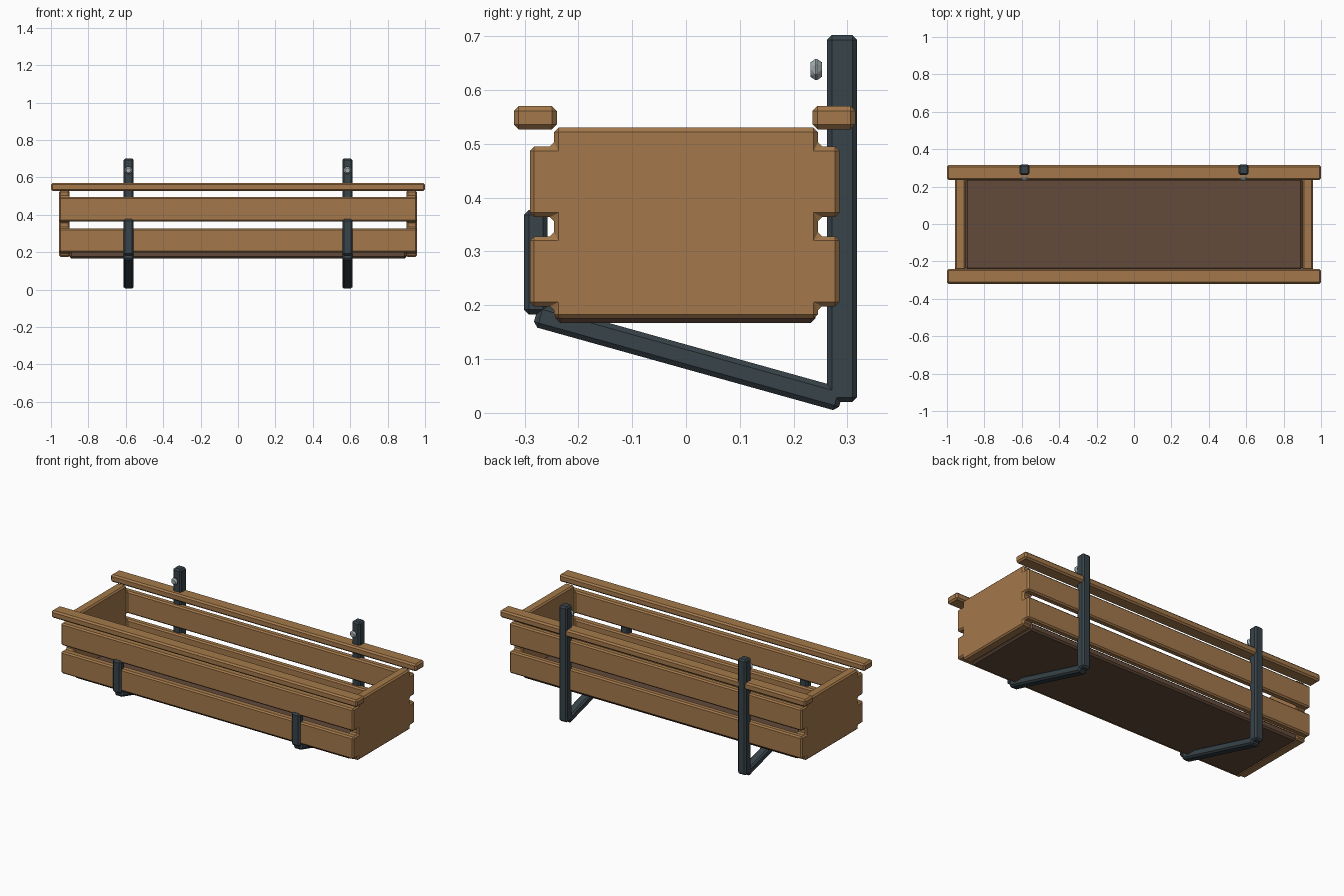
import bpy, bmesh, math
from mathutils import Vector

cube = bpy.data.objects.get("Cube")
if cube:
    bpy.data.objects.remove(cube, do_unlink=True)


def material(name, rgb):
    mat = bpy.data.materials.new(name)
    mat.use_nodes = True
    mat.diffuse_color = (*rgb, 1)
    mat.node_tree.nodes["Principled BSDF"].inputs["Base Color"].default_value = (*rgb, 1)
    return mat


WOOD = material("warm wood", (0.37, 0.19, 0.07))
BOARD = material("dark brown board", (0.125, 0.07, 0.043))
IRON = material("slate iron", (0.039, 0.056, 0.068))
STEEL = material("light steel", (0.36, 0.41, 0.43))


def finish(name, bm, mat, bevel):
    """Turn a bmesh into a flat-shaded object with chamfered edges."""
    bmesh.ops.recalc_face_normals(bm, faces=bm.faces)
    mesh = bpy.data.meshes.new(name)
    bm.to_mesh(mesh)
    bm.free()
    mesh.materials.append(mat)
    obj = bpy.data.objects.new(name, mesh)
    bpy.context.collection.objects.link(obj)
    mod = obj.modifiers.new("chamfer", 'BEVEL')
    mod.width = bevel
    mod.segments = 1
    mod.limit_method = 'ANGLE'
    mod.angle_limit = math.radians(30)
    return obj


def box(name, lo, hi, mat, bevel=0.009):
    lo, hi = Vector(lo), Vector(hi)
    bm = bmesh.new()
    bmesh.ops.create_cube(bm, size=1)
    for v in bm.verts:
        v.co = v.co * (hi - lo)
    obj = finish(name, bm, mat, bevel)
    obj.location = (lo + hi) / 2
    return obj


def crate(name, cuts, filled, mat, bevel):
    """One closed body from the filled cells of a grid: skin only its outside."""
    bm = bmesh.new()
    verts = {}

    def vert(key):
        if key not in verts:
            verts[key] = bm.verts.new([cuts[a][key[a]] for a in range(3)])
        return verts[key]

    size = [len(c) - 1 for c in cuts]

    def solid(cell):
        return all(0 <= cell[a] < size[a] for a in range(3)) and filled(*cell)

    cells = [(i, j, k) for i in range(size[0]) for j in range(size[1])
             for k in range(size[2]) if filled(i, j, k)]
    for cell in cells:
        for axis in range(3):
            u, w = [a for a in range(3) if a != axis]
            for side in (0, 1):
                other = list(cell)
                other[axis] += 2 * side - 1
                if solid(other):
                    continue
                corners = []
                for du, dw in ((0, 0), (1, 0), (1, 1), (0, 1)):
                    key = list(cell)
                    key[axis] += side
                    key[u] += du
                    key[w] += dw
                    corners.append(vert(tuple(key)))
                bm.faces.new(corners)
    bmesh.ops.recalc_face_normals(bm, faces=bm.faces)
    bmesh.ops.dissolve_limit(bm, angle_limit=0.02, verts=bm.verts, edges=bm.edges)
    return finish(name, bm, mat, bevel)


# Planter walls: end panels joined to two slats on each long side
X_CUTS = (-0.957, -0.9, 0.9, 0.957)
Y_CUTS = (-0.29, -0.245, 0.245, 0.285)
Z_CUTS = (0.175, 0.198, 0.328, 0.364, 0.495, 0.53)


def is_wall(i, j, k):
    end, long_side, slat_row = i != 1, j != 1, k in (1, 3)
    return slat_row if long_side else end


crate("planter_walls", (X_CUTS, Y_CUTS, Z_CUTS), is_wall, WOOD, 0.008)

# Floor board
box("floor_board", (-0.9, -0.243, 0.167), (0.9, 0.241, 0.21), BOARD)

# Top rails
box("front_rail", (-1, -0.32, 0.527), (1, -0.24, 0.57), WOOD)
box("back_rail", (-1, 0.235, 0.527), (1, 0.315, 0.57), WOOD)

# Hanging brackets: back post, sloping arm, front hook and a screw
ARM_FRONT = Vector((0, -0.279, 0.182))
ARM_BACK = Vector((0, 0.288, 0.024))
for side, x in (("right", -0.585), ("left", 0.585)):
    half = 0.027
    box(side + "_bracket_post", (x - half, 0.262, 0.02), (x + half, 0.318, 0.702), IRON)
    box(side + "_bracket_hook", (x - half, -0.301, 0.183), (x + half, -0.257, 0.377), IRON)

    run = ARM_BACK - ARM_FRONT
    arm = box(side + "_bracket_arm", (-half, -run.length / 2, -0.022),
              (half, run.length / 2, 0.022), IRON)
    arm.location = (ARM_FRONT + ARM_BACK) / 2 + Vector((x, 0, 0))
    arm.rotation_euler.x = math.atan2(run.z, run.y)

    bm = bmesh.new()
    bmesh.ops.create_cone(bm, cap_ends=True, segments=8, radius1=0.023,
                          radius2=0.023, depth=0.021)
    screw = finish(side + "_bracket_screw", bm, STEEL, 0.009)
    screw.location = (x, 0.242, 0.638)
    screw.rotation_euler.x = math.radians(90)
